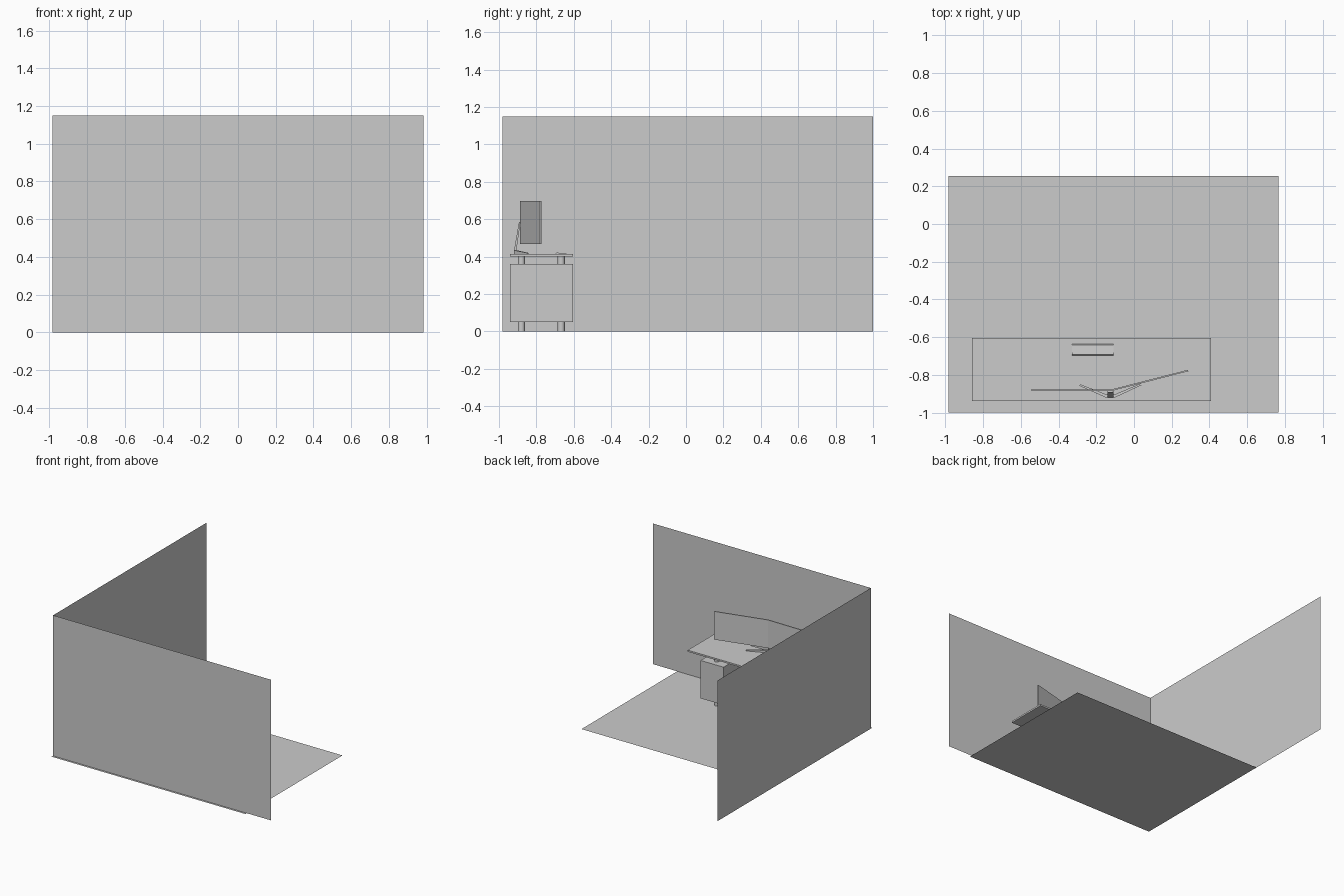
import bpy, bmesh, math
from mathutils import Vector, Matrix

if "Cube" in bpy.data.objects:
    bpy.data.objects.remove(bpy.data.objects["Cube"])


def make_object(name, bm):
    bmesh.ops.recalc_face_normals(bm, faces=bm.faces)
    mesh = bpy.data.meshes.new(name)
    bm.to_mesh(mesh)
    bm.free()
    ob = bpy.data.objects.new(name, mesh)
    bpy.context.collection.objects.link(ob)
    return ob


def sheet(name, corners):
    bm = bmesh.new()
    bm.faces.new([bm.verts.new(c) for c in corners])
    return make_object(name, bm)


def loft(name, lower, upper):
    """Closed solid between two matching outlines."""
    bm = bmesh.new()
    a = [bm.verts.new(p) for p in lower]
    b = [bm.verts.new(p) for p in upper]
    n = len(a)
    bm.faces.new(a)
    bm.faces.new(b)
    for i in range(n):
        j = (i + 1) % n
        bm.faces.new((a[i], a[j], b[j], b[i]))
    return make_object(name, bm)


def box(name, x0, x1, y0, y1, z0, z1):
    ring = [(x0, y0), (x1, y0), (x1, y1), (x0, y1)]
    return loft(name, [(x, y, z0) for x, y in ring], [(x, y, z1) for x, y in ring])


def extrude_x(name, profile, x0, x1):
    return loft(name, [(x0, y, z) for y, z in profile], [(x1, y, z) for y, z in profile])


# Room: floor and two thin walls
H = 1.15
sheet("floor", [(-0.985, -1, 0), (0.767, -1, 0), (0.767, 0.255, 0), (-0.985, 0.255, 0)])
sheet("front_wall", [(-0.985, -0.982, 0), (0.985, -0.982, 0), (0.985, -0.982, H), (-0.985, -0.982, H)])
sheet("left_wall", [(-0.985, -0.982, 0), (-0.985, 1, 0), (-0.985, 1, H), (-0.985, -0.982, H)])

# Desk top
box("desk_top", -0.858, 0.408, -0.94, -0.605, 0.4, 0.413)

# A pedestal cabinet on round legs under each end of the desk
for side, cx in (("left", -0.638), ("right", 0.188)):
    box(side + "_cabinet", cx - 0.104, cx + 0.104, -0.94, -0.605, 0.05, 0.36)
    for pos, y in (("front", -0.88), ("back", -0.667)):
        bm = bmesh.new()
        bmesh.ops.create_cone(bm, cap_ends=True, segments=16, radius1=0.019, radius2=0.019,
                              depth=0.4, matrix=Matrix.Translation((cx, y, 0.2)))
        leg = make_object(f"{side}_{pos}_leg", bm)
        for p in leg.data.polygons:
            p.use_smooth = len(p.vertices) == 4


# Two flat screens meeting at an angle
def screen(name, start, end, thickness=0.008):
    a, b = Vector(start), Vector(end)
    d = (b - a).normalized()
    off = Vector((-d.y, d.x)) * thickness
    ring = [a, b, b + off, a + off]
    return loft(name, [(p.x, p.y, 0.468) for p in ring], [(p.x, p.y, 0.698) for p in ring])


screen("left_screen", (-0.545, -0.882), (-0.125, -0.887))
screen("right_screen", (-0.125, -0.887), (0.288, -0.781))

# V-shaped stand foot, lower at its tips
foot = [(-0.302, -0.853, 0.42), (-0.15, -0.92, 0.434), (-0.1, -0.92, 0.434), (0.05, -0.85, 0.42),
        (0.045, -0.842, 0.42), (-0.105, -0.905, 0.434), (-0.145, -0.905, 0.434), (-0.297, -0.845, 0.42)]
loft("stand_foot", [(x, y, 0.413) for x, y, z in foot], foot)

# Leaning stand post
extrude_x("stand_post", [(-0.92, 0.43), (-0.907, 0.43), (-0.885, 0.585), (-0.893, 0.585)], -0.14, -0.108)

# Wedge keyboard
extrude_x("keyboard", [(-0.698, 0.413), (-0.637, 0.413), (-0.641, 0.417), (-0.693, 0.422)], -0.33, -0.11)
